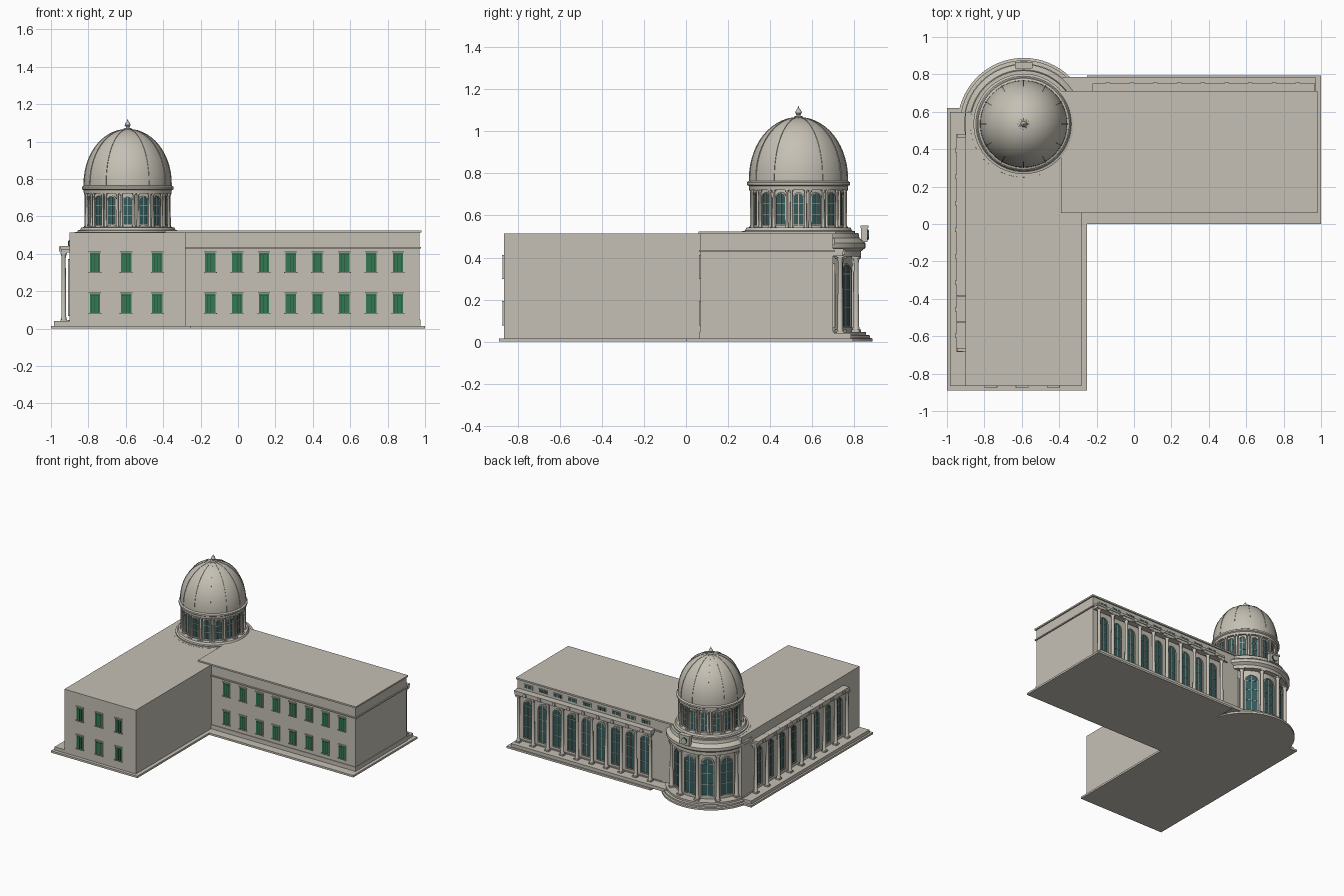
import bpy, bmesh, math
from mathutils import Matrix, Vector

if "Cube" in bpy.data.objects:
    bpy.data.objects.remove(bpy.data.objects["Cube"])

def material(name, rgb):
    m = bpy.data.materials.new(name)
    m.diffuse_color = (*rgb, 1)
    m.use_nodes = True
    m.node_tree.nodes["Principled BSDF"].inputs["Base Color"].default_value = m.diffuse_color
    return m

STONE = material("stone", (0.56, 0.53, 0.46))
GLASS = material("teal_glass", (0.035, 0.105, 0.105))
GREEN = material("green_shutter", (0.035, 0.19, 0.085))
DARK = material("dark_green", (0.015, 0.07, 0.035))

I = Matrix.Identity(4)
CX, CY = -0.59, 0.535
parts = {}

def part(name, mat=STONE):
    if name not in parts:
        parts[name] = (bmesh.new(), mat)
    return parts[name][0]

def box(name, x0, x1, y0, y1, z0, z1, M=I, mat=STONE):
    c = Vector(((x0 + x1) / 2, (y0 + y1) / 2, (z0 + z1) / 2))
    m = M @ Matrix.Translation(c) @ Matrix.Diagonal((x1 - x0, y1 - y0, z1 - z0, 1))
    bmesh.ops.create_cube(part(name, mat), size=1, matrix=m)

def loft(name, rings, M=I, mat=STONE, closed=False):
    """Join equal-length rings of points with quads, cap the ends."""
    bm = part(name, mat)
    vs = [[bm.verts.new(M @ Vector(p)) for p in r] for r in rings]
    n = len(vs[0])
    pairs = list(zip(vs, vs[1:])) + ([(vs[-1], vs[0])] if closed else [])
    for a, b in pairs:
        for i in range(n):
            j = (i + 1) % n
            bm.faces.new((a[i], a[j], b[j], b[i]))
    if not closed:
        bm.faces.new(vs[0][::-1])
        bm.faces.new(vs[-1])

def lathe(name, profile, x=CX, y=CY, n=64, mat=STONE):
    loft(name, [[(x + r * math.cos(2 * math.pi * i / n), y + r * math.sin(2 * math.pi * i / n), z)
                 for i in range(n)] for r, z in profile], mat=mat)

def arch(w, z0, z1, seg=10):
    """Round-headed outline, half width w."""
    pts = [(-w, z0), (w, z0)]
    return pts + [(w * math.cos(math.pi * i / seg), z1 - w + w * math.sin(math.pi * i / seg))
                  for i in range(seg + 1)]

def facing(x, y, ang):
    """Local y points outward; ang turns from +y towards -x."""
    return Matrix.Translation((x, y, 0)) @ Matrix.Rotation(ang, 4, 'Z')

def around(r, ang):
    return facing(CX - r * math.sin(ang), CY + r * math.cos(ang), ang)

def arched_window(tag, M, w, z0, z1, t=0.007, bars=(0.5,)):
    outer, inner = arch(w + t, z0 - t, z1 + t), arch(w, z0, z1)
    ring = lambda o, y: [(a, y, b) for a, b in o]
    loft(tag + "_glass", [ring(inner, -0.004), ring(inner, 0.003)], M, GLASS)
    loft(tag + "_frames", [ring(outer, -0.004), ring(outer, 0.009), ring(inner, 0.009),
                           ring(inner, -0.004)], M, STONE, True)
    box(tag + "_frames", -0.0015, 0.0015, 0, 0.006, z0, z1 - 0.002, M)
    for f in bars:
        z = z0 + f * (z1 - z0)
        box(tag + "_frames", -w, w, 0, 0.006, z - 0.0015, z + 0.0015, M)

def shutter_window(M, z0):
    z1 = z0 + 0.105
    box("shutters", -0.028, 0.028, -0.004, 0.004, z0, z1, M, GREEN)
    for x in (-0.017, 0, 0.017):
        box("shutter_lines", x - 0.001, x + 0.001, 0, 0.005, z0, z1 - 0.012, M, DARK)
    box("shutter_lines", -0.028, 0.028, 0, 0.005, z1 - 0.014, z1 - 0.011, M, DARK)
    for s in (-1, 1):
        box("window_surrounds", s * 0.0295 - 0.002, s * 0.0295 + 0.002, -0.004, 0.007, z0, z1, M)
    box("window_surrounds", -0.033, 0.033, -0.004, 0.009, z1, z1 + 0.005, M)
    box("window_surrounds", -0.035, 0.035, -0.004, 0.009, z0 - 0.006, z0, M)

def column(name, x, y, z0, z1, r, ang=0.0):
    M, q = facing(x, y, ang), r * 1.4
    box(name, -q, q, -q, q, z0, z0 + r * 0.8, M)
    box(name, -q, q, -q, q, z1 - r * 0.8, z1, M)
    lathe(name, [(r * 1.25, z0 + r * 0.8), (r * 1.25, z0 + r * 1.4), (r, z0 + r * 1.9),
                 (r * 0.86, z1 - r * 2.4), (r * 1.25, z1 - r * 0.8)], x, y, 14)

# ground slab, steps under the colonnades
box("base_slab", -1, -0.25, -0.89, 0.62, 0, 0.015)
box("base_slab", -0.25, 1, 0, 0.795, 0, 0.015)
box("west_step", -0.985, -0.89, -0.865, 0.60, 0.015, 0.04)
box("north_step", -0.38, 0.97, 0.69, 0.785, 0.015, 0.04)
lathe("rotunda_steps", [(0.353, 0), (0.353, 0.015), (0.340, 0.018), (0.340, 0.03),
                        (0.322, 0.032), (0.322, 0.046), (0.2, 0.046)])

# two wings
box("west_wing", -0.90, -0.28, -0.865, 0.60, 0.01, 0.515)
box("east_wing", -0.385, 0.97, 0.07, 0.70, 0.01, 0.52)
box("east_plinth", -0.28, 0.975, 0.065, 0.705, 0.01, 0.048)
box("east_cornice", -0.28, 0.979, 0.061, 0.709, 0.428, 0.437)
box("east_roof", -0.39, 0.98, 0.06, 0.71, 0.513, 0.525)

# shuttered windows on the courtyard and end walls
for z in (0.083, 0.303):
    for i in range(8):
        shutter_window(facing(-0.148 + i * 0.1433, 0.07, math.pi), z)
    for i in range(3):
        shutter_window(facing(-0.765 + i * 0.167, -0.865, math.pi), z)

# west colonnade
for i in range(9):
    column("west_columns", -0.932, 0.465 - i * 0.1415, 0.04, 0.41, 0.0125)
for i in range(8):
    y = 0.394 - i * 0.1415
    M = facing(-0.90, y, math.pi / 2)
    arched_window("west", M, 0.036, 0.075, 0.365, bars=(0.3, 0.6, 0.85))
    box("west_entablature", -0.07, 0.07, -0.01, 0.05, 0.425, 0.442, M)
    box("west_keystones", -0.012, 0.012, 0.04, 0.056, 0.412, 0.438, M)
box("west_entablature", -0.947, -0.89, -0.682, 0.48, 0.408, 0.427)

# north colonnade with attic vents
for i in range(10):
    column("north_columns", -0.203 + i * 0.127, 0.733, 0.04, 0.41, 0.0125)
for i in range(9):
    M = facing(-0.14 + i * 0.127, 0.70, 0)
    arched_window("north", M, 0.034, 0.075, 0.365, bars=(0.3, 0.6, 0.85))
    box("north_keystones", -0.012, 0.012, 0.03, 0.056, 0.412, 0.438, M)
    box("vent_frames", -0.037, 0.037, -0.004, 0.006, 0.459, 0.491, M)
    for s in (-0.017, 0.017):
        box("vent_glass", s - 0.014, s + 0.014, 0, 0.008, 0.464, 0.486, M, GLASS)
box("north_entablature", -0.218, 0.965, 0.69, 0.745, 0.408, 0.427)
box("north_entablature", -0.222, 0.969, 0.69, 0.75, 0.427, 0.442)

# rotunda: wall, columns, tall windows, entablature
lathe("rotunda_wall", [(0.258, 0.04), (0.258, 0.42)])
lathe("rotunda_entablature", [(0.24, 0.405), (0.298, 0.405), (0.298, 0.43), (0.308, 0.438),
      (0.318, 0.445), (0.318, 0.468), (0.308, 0.480), (0.290, 0.492), (0.285, 0.516), (0.1, 0.518)])
for d in (-45, -15, 15, 45, 75):
    a = math.radians(d)
    column("rotunda_columns", CX - 0.284 * math.sin(a), CY + 0.284 * math.cos(a),
           0.046, 0.406, 0.0135, a)
for d in (-60, -30, 0, 30, 60):
    arched_window("rotunda", around(0.256, math.radians(d)), 0.042, 0.075, 0.365,
                  bars=(0.3, 0.6, 0.85))

# crest block with a plain disc
M = around(0.302, 0)
box("crest_block", -0.042, 0.042, -0.004, 0.026, 0.475, 0.545, M)
box("crest_block", -0.047, 0.047, -0.006, 0.03, 0.540, 0.552, M)
for r, y, mat, name in ((0.025, 0.03, DARK, "crest_rim"), (0.020, 0.033, STONE, "crest_disc")):
    loft(name, [[(r * math.cos(i * math.pi / 10), yy, 0.508 + r * math.sin(i * math.pi / 10))
                 for i in range(20)] for yy in (0.02, y)], M, mat)

# drum under the dome
lathe("drum_base", [(0.268, 0.51), (0.268, 0.525), (0.255, 0.528), (0.248, 0.542), (0.1, 0.544)])
lathe("drum_wall", [(0.215, 0.54), (0.215, 0.735)])
lathe("drum_cornice", [(0.2, 0.722), (0.234, 0.722), (0.236, 0.74), (0.245, 0.746),
                       (0.245, 0.758), (0.236, 0.764), (0.2, 0.766)])
for i in range(16):
    a = i * math.pi / 8
    arched_window("drum", around(0.213, a), 0.023, 0.556, 0.706, 0.005, (0.33, 0.68))
    for s in (-1, 1):
        b = a + math.pi / 16 + s * 0.047
        column("drum_columns", CX - 0.227 * math.sin(b), CY + 0.227 * math.cos(b),
               0.541, 0.724, 0.0062, b)

# dome, thin ribs and finial
H = 14
curve = [(0.233, 0.762)] + [(0.233 * math.cos(t), 0.775 + 0.292 * math.sin(t))
                            for t in (i * math.pi / 2 / H for i in range(H))] + [(0.012, 1.067)]
lathe("dome", curve)
for i in range(12):
    M = around(0, i * math.pi / 6)
    loft("dome_ribs", [[(-0.0025, r - 0.004, z - 0.002), (0.0025, r - 0.004, z - 0.002),
                        (0.0025, r + 0.003, z + 0.001), (-0.0025, r + 0.003, z + 0.001)]
                       for r, z in curve[:-1]], M)
lathe("finial", [(0.024, 1.058), (0.022, 1.070), (0.010, 1.074), (0.010, 1.080), (0.016, 1.088),
                 (0.013, 1.098), (0.005, 1.108), (0.001, 1.12)], n=20)

# turn every part into an object
for name, (bm, mat) in parts.items():
    bmesh.ops.recalc_face_normals(bm, faces=bm.faces)
    me = bpy.data.meshes.new(name)
    bm.to_mesh(me)
    bm.free()
    me.materials.append(mat)
    ob = bpy.data.objects.new(name, me)
    bpy.context.collection.objects.link(ob)
    bpy.context.view_layer.objects.active = ob
    ob.select_set(True)
bpy.ops.object.shade_smooth_by_angle(angle=math.radians(35))
